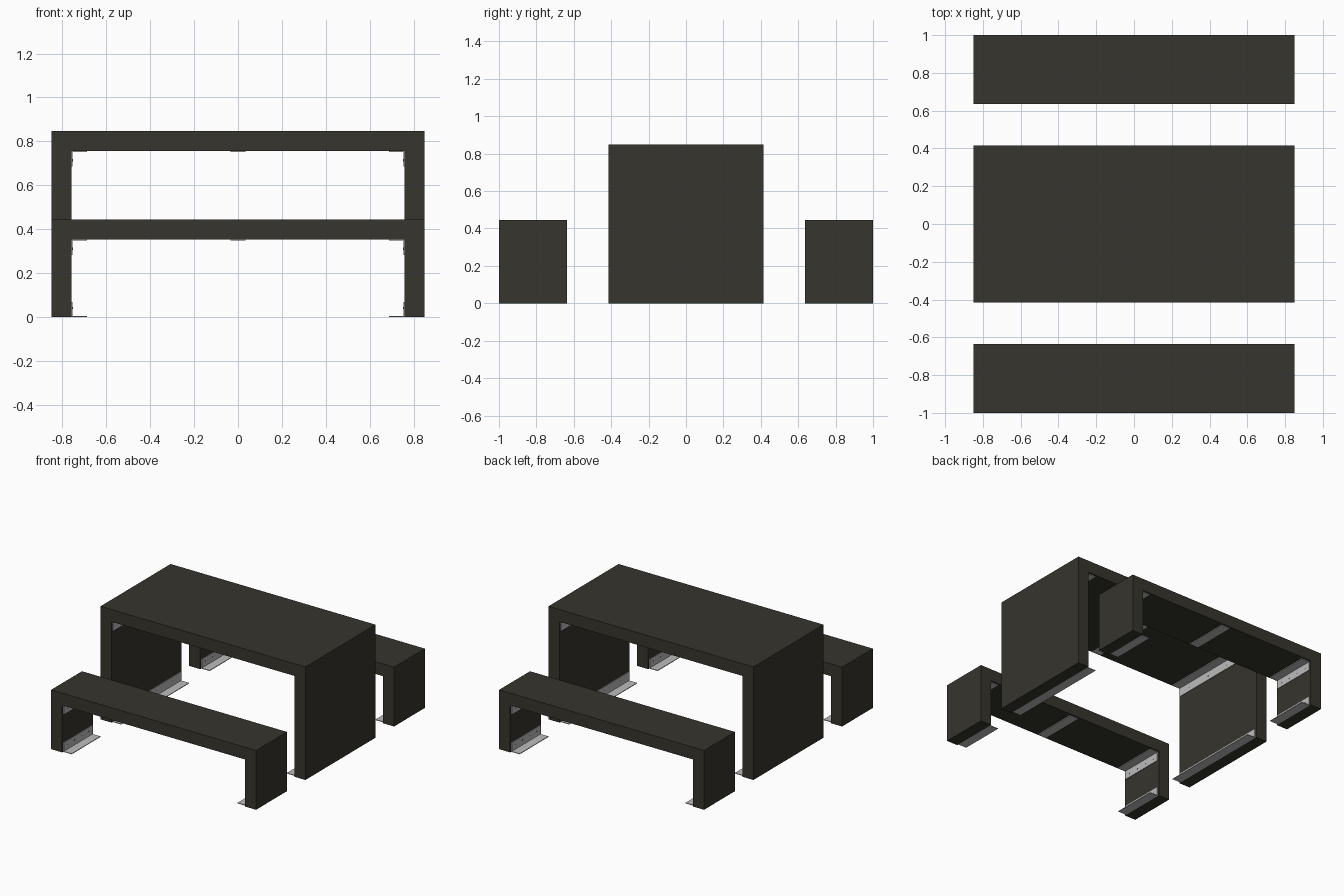
import bpy
import bmesh

if "Cube" in bpy.data.objects:
    bpy.data.objects.remove(bpy.data.objects["Cube"], do_unlink=True)


def make_material(name, color):
    mat = bpy.data.materials.new(name)
    mat.use_nodes = True
    mat.diffuse_color = color
    mat.node_tree.nodes["Principled BSDF"].inputs["Base Color"].default_value = color
    return mat


DARK = make_material("dark brown panel", (0.037, 0.035, 0.026, 1))
STEEL = make_material("galvanised steel", (0.5, 0.5, 0.51, 1))
SCREW = make_material("screw grey", (0.12, 0.12, 0.12, 1))

HALF = 0.85      # half length of every piece
THICK = 0.092    # panel thickness
PLATE = 0.005    # steel thickness
FLANGE = 0.07    # angle flange width
INSET = 0.012    # steel stops short of the panel edges


def finish(name, bm, mat):
    bmesh.ops.recalc_face_normals(bm, faces=bm.faces)
    mesh = bpy.data.meshes.new(name)
    bm.to_mesh(mesh)
    bm.free()
    mesh.materials.append(mat)
    obj = bpy.data.objects.new(name, mesh)
    bpy.context.collection.objects.link(obj)
    return obj


def prism(name, profile, y0, y1, mat):
    """Extrude an x-z profile along y."""
    bm = bmesh.new()
    face = bm.faces.new([bm.verts.new((x, y0, z)) for x, z in profile])
    geom = bmesh.ops.extrude_face_region(bm, geom=[face])["geom"]
    verts = [v for v in geom if isinstance(v, bmesh.types.BMVert)]
    bmesh.ops.translate(bm, verts=verts, vec=(0, y1 - y0, 0))
    return finish(name, bm, mat)


def angle(name, side, z, up, y0, y1):
    """L-shaped steel angle in the corner between a leg and a level face."""
    inner = HALF - THICK
    points = [(0, 0), (FLANGE, 0), (FLANGE, PLATE), (PLATE, PLATE),
              (PLATE, FLANGE), (0, FLANGE)]
    profile = [(side * (inner - a), z + up * b) for a, b in points]
    prism(name, profile, y0, y1, STEEL)


def screws(name, side, z, y0, y1):
    """Row of thin screw heads on the upright flange."""
    bm = bmesh.new()
    x = side * (HALF - THICK - PLATE)
    for i in range(4):
        y = y0 + (y1 - y0) * (i + 0.5) / 4
        for v in bmesh.ops.create_cone(bm, cap_ends=True, segments=8, radius1=0.005,
                                       radius2=0.005, depth=0.002)["verts"]:
            a, b, c = v.co
            v.co = (x + c, y + a, z + b)
    finish(name, bm, SCREW)


def furniture(name, y0, y1, height):
    inner, under = HALF - THICK, height - THICK
    # Waterfall panel: top and both legs in one arch
    prism(name + "_panel", [(-HALF, 0), (-HALF, height), (HALF, height), (HALF, 0),
                            (inner, 0), (inner, under), (-inner, under), (-inner, 0)],
          y0, y1, DARK)
    a, b = y0 + INSET, y1 - INSET
    # Steel angles at the floor and under the top
    for label, side in (("left", 1), ("right", -1)):
        angle(f"{name}_{label}_floor_angle", side, 0, 1, a, b)
        angle(f"{name}_{label}_top_angle", side, under, -1, a, b)
        screws(f"{name}_{label}_floor_screws", side, FLANGE * 0.6, a, b)
        screws(f"{name}_{label}_top_screws", side, under - FLANGE * 0.6, a, b)
    # Flat strap across the middle of the underside
    w = FLANGE / 2
    prism(name + "_centre_strap", [(-w, under - PLATE), (w, under - PLATE),
                                   (w, under), (-w, under)], a, b, STEEL)


furniture("table", -0.415, 0.415, 0.848)
furniture("front_bench", -1.0, -0.635, 0.445)
furniture("back_bench", 0.635, 1.0, 0.445)
